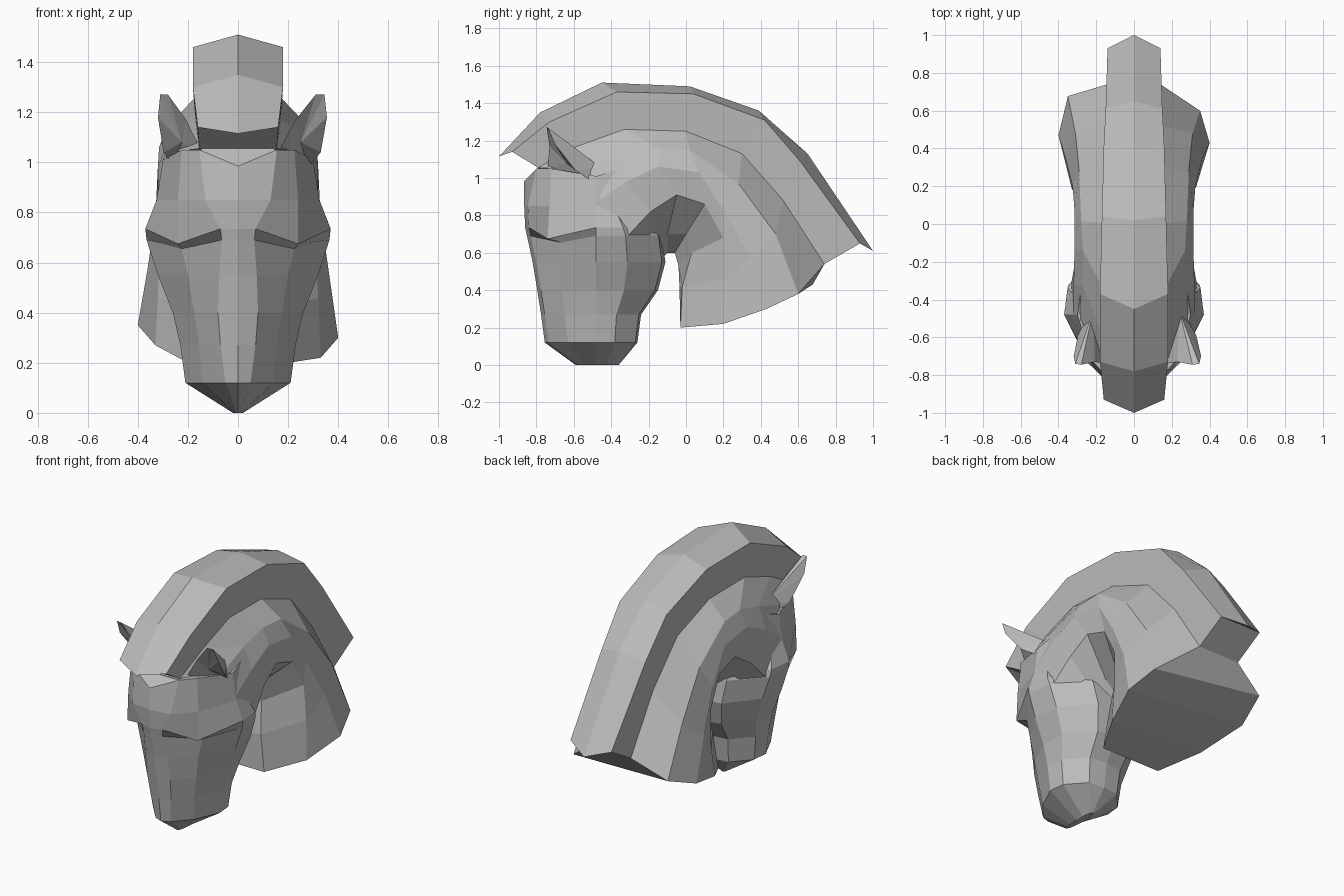
import bpy
import bmesh

default = bpy.data.objects.get("Cube")
if default:
    bpy.data.objects.remove(default, do_unlink=True)

# One plain grey for the whole sculpture
grey = bpy.data.materials.new("stone_grey")
grey.use_nodes = True
colour = (0.5, 0.5, 0.5, 1.0)
grey.diffuse_color = colour
grey.node_tree.nodes["Principled BSDF"].inputs["Base Color"].default_value = colour


def finish(name, bm):
    """Turn a bmesh into a flat-shaded, grey object."""
    bmesh.ops.recalc_face_normals(bm, faces=bm.faces[:])
    mesh = bpy.data.meshes.new(name)
    bm.to_mesh(mesh)
    bm.free()
    mesh.materials.append(grey)
    obj = bpy.data.objects.new(name, mesh)
    bpy.context.collection.objects.link(obj)
    return obj


def add_face(bm, corners):
    """Add a face, dropping corners that coincide on the centre line."""
    unique = list(dict.fromkeys(corners))
    if len(unique) > 2 and not bm.faces.get(unique):
        bm.faces.new(unique)


def loft(name, sections):
    """Skin mirrored half-sections, closing both ends with strips."""
    bm = bmesh.new()
    sides = []
    for section in sections:
        left = [bm.verts.new(p) for p in section]
        right = [v if v.co.x == 0 else bm.verts.new((-v.co.x, v.co.y, v.co.z))
                 for v in left]
        sides.append((left, right))
    for here, there in zip(sides, sides[1:]):
        for a, b in zip(here, there):
            for k in range(len(a) - 1):
                add_face(bm, (a[k], a[k + 1], b[k + 1], b[k]))
        # Bridge across the middle where the section does not reach it
        for k in (0, -1):
            add_face(bm, (here[0][k], here[1][k], there[1][k], there[0][k]))
    for left, right in (sides[0], sides[-1]):
        for k in range(len(left) - 1):
            add_face(bm, (left[k], left[k + 1], right[k + 1], right[k]))
    return finish(name, bm)


def rail(widths, path):
    """Combine half-widths with a side-view path of (y, z) points."""
    return [(x, y, z) for x, (y, z) in zip(widths, path)]


# Rails run from the base of the neck, over the crest, to the forehead
groove = rail((.14, .14, .15, .16, .17, .17, .155),
              ((.74, .54), (.52, .88), (.3, 1.13), (0, 1.25),
               (-.33, 1.26), (-.58, 1.17), (-.79, 1.055)))

# Mane: peaked crest with straight side walls
ridge = rail([0] * len(groove),
             ((1, .61), (.65, 1.13), (.39, 1.36), (.02, 1.49),
              (-.45, 1.51), (-.78, 1.35), (-1, 1.115)))
crest = rail((.14, .15, .16, .17, .18, .18, .16),
             ((.93, .65), (.61, 1.09), (.42, 1.31), (.04, 1.45),
              (-.37, 1.46), (-.73, 1.3), (-.93, 1.14)))
keel = [(0, y - .06, z - .07) for x, y, z in groove]
loft("mane", list(zip(ridge, crest, groove, keel)))

# Neck: arched, wide shoulders, narrowing in to the throat
shoulder = rail((.35, .31, .29, .28, .27, .27, .275),
                ((.6, .38), (.48, .7), (.28, .97), (.02, 1.15),
                 (-.14, 1.155), (-.33, 1.11), (-.52, 1.04)))
flank = rail((.4, .36, .325, .315, .315, .32, .32),
             ((.43, .3), (.34, .58), (.2, .83), (.07, 1.03),
              (-.15, 1.06), (-.32, .98), (-.48, .87)))
gullet = rail((.33, .32, .31, .3, .3, .31, .335),
              ((.2, .22), (.21, .46), (.2, .68), (.1, .86),
               (-.05, .91), (-.19, .82), (-.33, .67)))
inner = rail((.2, .17, .14, .12, .12, .13, .14),
             ((-.03, .2), (-.02, .42), (.03, .6), (0, .7),
              (-.1, .7), (-.18, .64), (-.2, .58)))
throat = rail([0] * len(groove),
              ((-.03, .2), (-.035, .42), (-.04, .53), (-.06, .6),
               (-.1, .6), (-.13, .57), (-.2, .53)))
neck = loft("neck", list(zip(groove, shoulder, flank, gullet, inner, throat)))
# The base is cut slightly askew: raise its right shoulder, flank and gullet
for v in neck.data.vertices[7:10]:
    v.co.y += (v.co.y - .25) * .22
    v.co.z += .05


# Head: level sections from poll to chin; the brow corner may droop
def head_section(z, front, nose, brow, cheek, rear):
    side = -.48
    brow_x, brow_y, droop = brow
    return [(0, front, z),
            (nose, front + .02, z),
            (brow_x, brow_y, z - droop),
            (cheek, side, z),
            (cheek * .95, side + (rear - side) * .45, z),
            (cheek * .48, side + (rear - side) * .95, z),
            (0, rear, z)]


# The poll dips at the centre, where the forelock meets the forehead
poll = [(0, -.865, .985), (.155, -.8, 1.05), (.225, -.72, 1.05), (.3, -.48, 1.01),
        (.285, -.38, 1.04), (.13, -.35, 1.05), (0, -.35, 1.05)]
head_rows = (
    (.85, -.865, .13, (.24, -.73, 0), .325, -.27),
    (.735, -.86, .07, (.24, -.74, .06), .37, -.16),
    (.69, -.85, .065, (.225, -.67, .035), .365, -.13),
    (.55, -.82, .075, (.2, -.67, 0), .32, -.11),
    (.4, -.795, .08, (.175, -.66, 0), .26, -.15),
    (.27, -.775, .07, (.155, -.65, 0), .23, -.24),
    (.12, -.755, .05, (.14, -.63, 0), .21, -.26),
    (0, -.59, .01, (.015, -.54, 0), .02, -.36),
)
loft("head", [poll] + [head_section(*row) for row in head_rows])

# Ears: leaf-shaped rim with a hollow in front and a ridge behind
rim = ((.16, -.74, 1.04), (.23, -.73, 1.17), (.31, -.745, 1.27), (.345, -.74, 1.27),
       (.355, -.7, 1.18), (.33, -.59, 1.04), (.28, -.5, .98))
hollow = (.25, -.64, 1.08)
ridge_back = (.24, -.46, 1.06)
# The right ear is a little narrower
for name, side in (("left_ear", 1), ("right_ear", -.9)):
    bm = bmesh.new()
    loop = [bm.verts.new((side * x, y, z)) for x, y, z in rim]
    for x, y, z in (hollow, ridge_back):
        apex = bm.verts.new((side * x, y, z))
        for a, b in zip(loop, loop[1:] + loop[:1]):
            bm.faces.new((a, b, apex))
    finish(name, bm)
